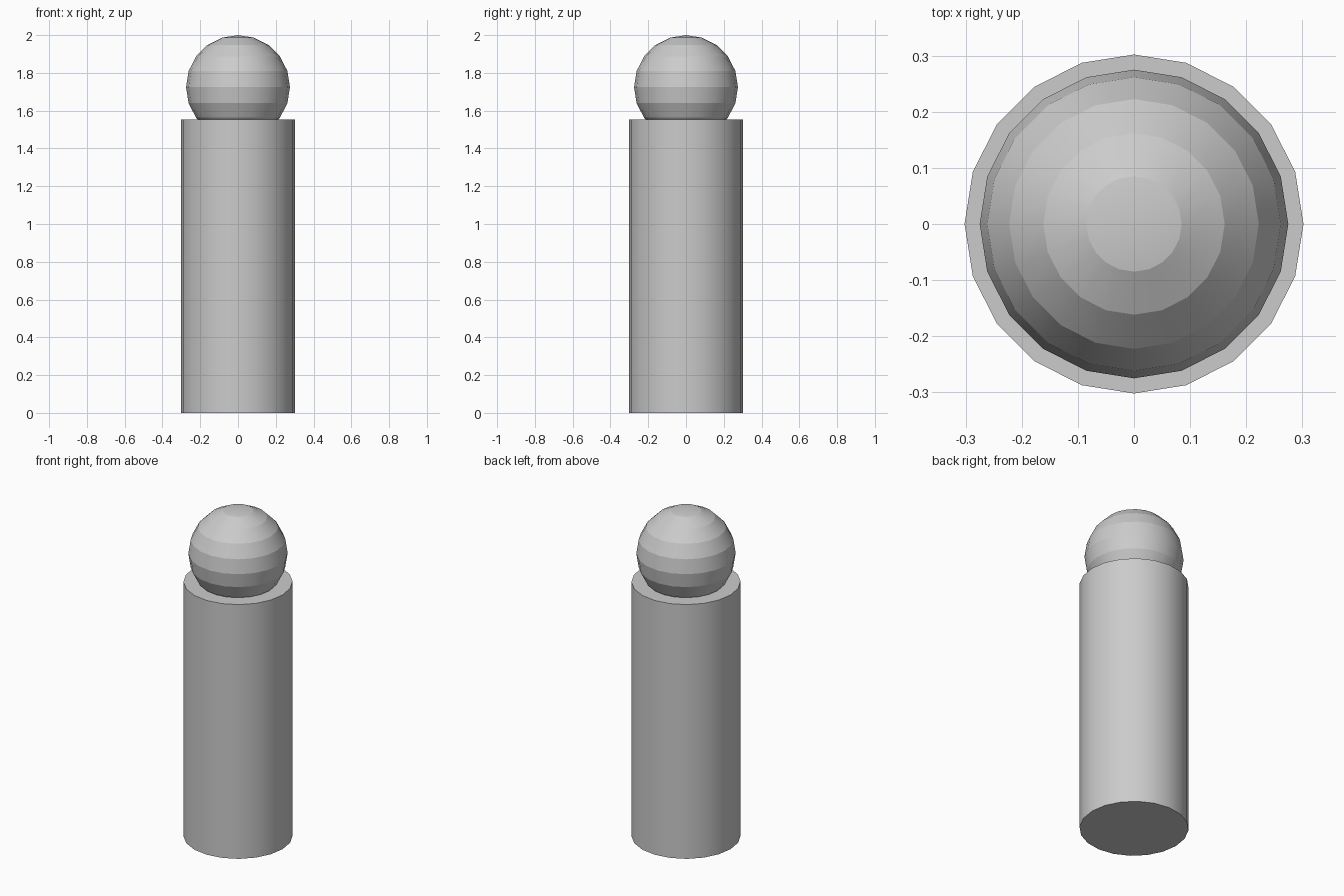
import bpy

if "Cube" in bpy.data.objects:
    bpy.data.objects.remove(bpy.data.objects["Cube"])

SIDES = 20
BODY_R, BODY_H = 0.302, 1.552
HEAD_R = 0.275


def band_shading(obj):
    """Smooth around the z axis, with sharp horizontal rings."""
    mesh = obj.data
    for face in mesh.polygons:
        face.use_smooth = True
    for edge in mesh.edges:
        a, b = (mesh.vertices[i].co for i in edge.vertices)
        edge.use_edge_sharp = abs(a.z - b.z) < 1e-5


# Body: upright cylinder with flat ends
bpy.ops.mesh.primitive_cylinder_add(vertices=SIDES, radius=BODY_R, depth=BODY_H,
                                    location=(0, 0, BODY_H / 2))
body = bpy.context.object
body.name = "body"
band_shading(body)

# Head: banded ball partly sunk into the top of the body
bpy.ops.mesh.primitive_uv_sphere_add(segments=SIDES, ring_count=10, radius=HEAD_R,
                                     location=(0, 0, 2 - HEAD_R))
head = bpy.context.object
head.name = "head"
band_shading(head)
